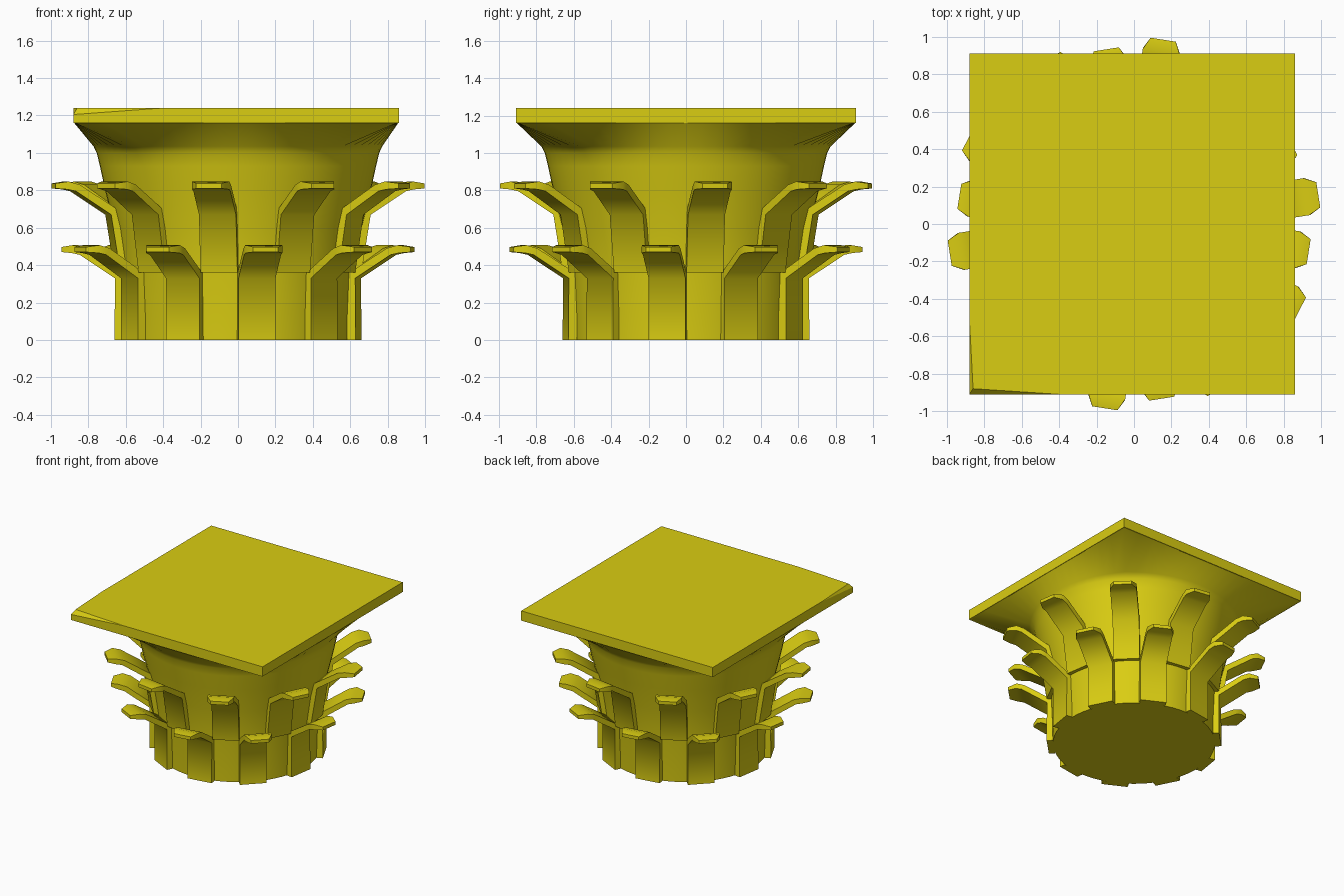
import bpy, bmesh
from math import cos, sin, radians, tau
from mathutils import Matrix

cube = bpy.data.objects.get("Cube")
if cube:
    bpy.data.objects.remove(cube, do_unlink=True)

GOLD = (0.70, 0.61, 0.006, 1)
gold = bpy.data.materials.new("golden yellow")
gold.use_nodes = True
gold.diffuse_color = GOLD
gold.node_tree.nodes["Principled BSDF"].inputs["Base Color"].default_value = GOLD


def finish(bm, name, angle=62):
    bmesh.ops.recalc_face_normals(bm, faces=bm.faces)
    mesh = bpy.data.meshes.new(name)
    bm.to_mesh(mesh)
    bm.free()
    mesh.materials.append(gold)
    obj = bpy.data.objects.new(name, mesh)
    bpy.context.collection.objects.link(obj)
    bpy.ops.object.select_all(action="DESELECT")
    obj.select_set(True)
    bpy.context.view_layer.objects.active = obj
    bpy.ops.object.shade_smooth_by_angle(angle=radians(angle))
    return obj


def skin(bm, rings):
    """Bridge closed rings of points and cap both ends."""
    loops = [[bm.verts.new(p) for p in ring] for ring in rings]
    n = len(loops[0])
    for a, b in zip(loops, loops[1:]):
        for i in range(n):
            j = (i + 1) % n
            bm.faces.new((a[i], a[j], b[j], b[i]))
    bm.faces.new(loops[0][::-1])
    bm.faces.new(loops[-1])


# Bell: round below, flaring to a rectangle under the slab
def bell_ring(radius, z, square, n=64):
    ring = []
    for i in range(n):
        c, s = cos(tau * i / n), sin(tau * i / n)
        m = max(abs(c), abs(s))
        x = radius * c * (1 - square) + (0.87 * c / m - 0.01) * square
        y = radius * s * (1 - square) + 0.91 * s / m * square
        ring.append((x, y, z))
    return ring


bell_profile = [(0.61, 0, 0), (0.625, 0.36, 0), (0.66, 0.6, 0), (0.71, 0.8, 0),
                (0.738, 0.93, 0), (0.755, 1.0, 0), (0.765, 1.035, 0.06), (0.8, 1.165, 1)]
bm = bmesh.new()
skin(bm, [bell_ring(*p) for p in bell_profile])
finish(bm, "bell")

# Slab on top, with one chipped corner
bm = bmesh.new()
for x in (-0.88, 0.86):
    for y in (-0.91, 0.91):
        bm.verts.new((x, y, 1.16))
        chipped = x < 0 and y < 0
        bm.verts.new((x, y, 1.205 if chipped else 1.24))
for x, y in ((-0.88, -0.5), (-0.86, -0.88), (-0.4, -0.91)):
    bm.verts.new((x, y, 1.24))
bmesh.ops.convex_hull(bm, input=bm.verts)
finish(bm, "top_slab", 30)


# Leaves: flat straps that bend outward, with clipped tips
def leaf_tier(name, foot_z, lift, spread, start):
    # outer radius, outer height, inner radius, inner height, half width
    section = [(0.65 + spread, 0.33 + lift, 0.61 + spread, 0.355 + lift, 0.1),
               (0.84 + spread, 0.455 + lift, 0.82 + spread, 0.49 + lift, 0.1),
               (0.885 + spread, 0.465 + lift, 0.88 + spread, 0.507 + lift, 0.1),
               (0.945 + spread, 0.47 + lift, 0.945 + spread, 0.497 + lift, 0.068)]
    section.insert(0, (0.652, foot_z, 0.605, foot_z, 0.1))
    for k in range(10):
        bm = bmesh.new()
        skin(bm, [((ro, -w, zo), (ro, w, zo), (ri, w, zi), (ri, -w, zi))
                  for ro, zo, ri, zi, w in section])
        bm.transform(Matrix.Rotation(radians(start + 36 * k), 4, "Z"))
        finish(bm, f"{name}_{k + 1}")


leaf_tier("lower_leaf", 0, 0, 0, -9)
leaf_tier("upper_leaf", 0.36, 0.34, 0.052, 9)
